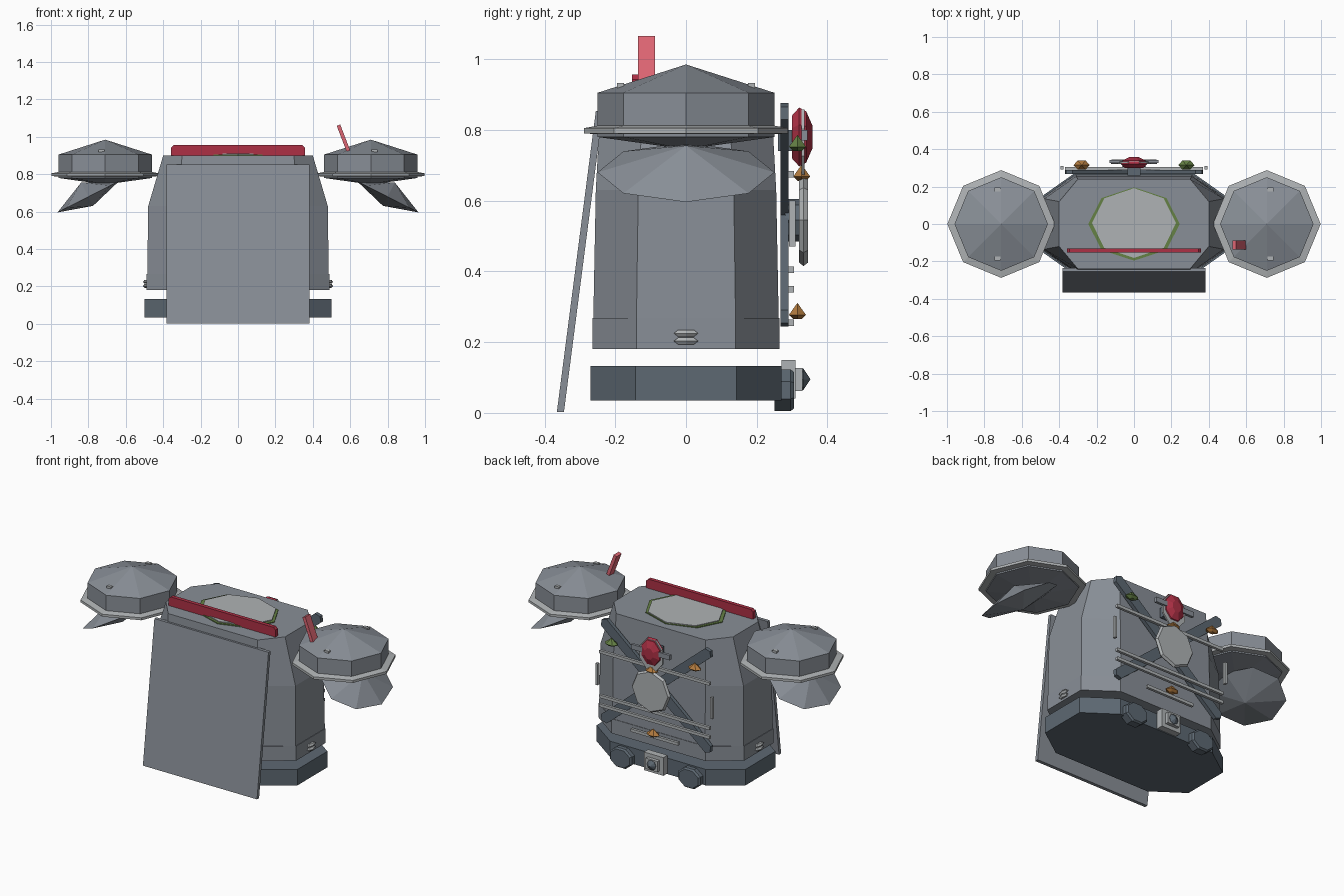
import bpy, bmesh
from math import pi, cos, sin, radians
from mathutils import Matrix, Vector

cube = bpy.data.objects.get("Cube")
if cube:
    bpy.data.objects.remove(cube, do_unlink=True)


def material(name, r, g, b):
    m = bpy.data.materials.new(name)
    m.use_nodes = True
    m.diffuse_color = (r, g, b, 1)
    m.node_tree.nodes["Principled BSDF"].inputs["Base Color"].default_value = (r, g, b, 1)
    return m


GREY = material("armour grey", 0.25, 0.275, 0.31)
LIGHT = material("light steel", 0.43, 0.45, 0.46)
DARK = material("dark blue steel", 0.11, 0.14, 0.17)
RED = material("deep red", 0.42, 0.03, 0.06)
PINK = material("bright red", 0.72, 0.13, 0.17)
GREEN = material("green", 0.13, 0.22, 0.06)
ORANGE = material("amber", 0.45, 0.2, 0.05)


def finish(name, bm, mat):
    bmesh.ops.recalc_face_normals(bm, faces=bm.faces[:])
    me = bpy.data.meshes.new(name)
    bm.to_mesh(me)
    bm.free()
    me.materials.append(mat)
    ob = bpy.data.objects.new(name, me)
    bpy.context.scene.collection.objects.link(ob)
    return ob


def loft(name, rings, mat):
    """Skin a stack of equal-length rings and cap both ends."""
    bm = bmesh.new()
    loops = [[bm.verts.new(p) for p in ring] for ring in rings]
    n = len(loops[0])
    for a, b in zip(loops, loops[1:]):
        for i in range(n):
            j = (i + 1) % n
            bm.faces.new((a[i], a[j], b[j], b[i]))
    bm.faces.new(loops[0])
    bm.faces.new(loops[-1])
    return finish(name, bm, mat)


def cut_ring(hx, hy, fx, fy, z):
    """Rectangle with chamfered corners; fx and fy are the half flats."""
    return [(hx, -fy, z), (hx, fy, z), (fx, hy, z), (-fx, hy, z),
            (-hx, fy, z), (-hx, -fy, z), (-fx, -hy, z), (fx, -hy, z)]


def box(name, center, size, mat, rot=None):
    bm = bmesh.new()
    bmesh.ops.create_cube(bm, size=1)
    m = Matrix.Translation(center) @ (rot or Matrix()) @ Matrix.Diagonal((*size, 1))
    bm.transform(m)
    return finish(name, bm, mat)


def turned(name, profile, mat, place, n=8, turn=0, sx=1, sy=1):
    """Faceted solid of revolution from (radius, height) pairs."""
    bm = bmesh.new()
    loops = []
    for r, h in profile:
        if r == 0:
            loops.append([bm.verts.new((0, 0, h))] * n)
        else:
            loops.append([bm.verts.new((r * sx * cos(turn + 2 * pi * i / n),
                                        r * sy * sin(turn + 2 * pi * i / n), h)) for i in range(n)])
    for a, b in zip(loops, loops[1:]):
        for i in range(n):
            j = (i + 1) % n
            bm.faces.new(list(dict.fromkeys((a[i], a[j], b[j], b[i]))))
    for end, (r, _) in ((loops[0], profile[0]), (loops[-1], profile[-1])):
        if r:
            bm.faces.new(end)
    bm.transform(place)
    return finish(name, bm, mat)


def at(x, y, z):
    return Matrix.Translation((x, y, z))


BACK = Matrix.Rotation(-pi / 2, 4, "X")   # turns local z towards the back

# Torso shell, its lower band and the separate belt
loft("torso", [cut_ring(0.485, 0.262, 0.31, 0.14, 0.268),
               cut_ring(0.48, 0.255, 0.31, 0.135, 0.63),
               cut_ring(0.40, 0.24, 0.30, 0.12, 0.90)], GREY)
loft("torso_band", [cut_ring(0.488, 0.265, 0.315, 0.14, 0.18),
                    cut_ring(0.488, 0.265, 0.315, 0.14, 0.268)], GREY)
loft("belt", [cut_ring(0.50, 0.27, 0.32, 0.143, z) for z in (0.035, 0.132)], DARK)

# Leaning front plate
loft("front_plate", [[(sx * 0.383, y + dy, z) for sx, dy in
                      ((-1, -0.01), (1, -0.01), (1, 0.01), (-1, 0.01))]
                     for y, z in ((-0.355, 0.003), (-0.245, 0.853))], GREY)

# Neck opening and collar bar
turned("collar_ring", [(0.245, 0), (0.245, 0.006)], GREEN, at(0, 0, 0.899), sy=0.8)
turned("neck_cover", [(0.225, 0), (0.225, 0.011)], LIGHT, at(0, 0.005, 0.899), sy=0.83)
loft("collar_bar", [[(x * s, y, z) for x, z, s in
                     ((0.358, 0.90, 1), (0.358, 0.943, 1), (0.345, 0.956, 1),
                      (0.345, 0.956, -1), (0.358, 0.943, -1), (0.358, 0.90, -1))]
                    for y in (-0.153, -0.13)], RED)

for side, s in (("left", 1), ("right", -1)):
    # Shoulder caps, rims and hanging shields
    cap = at(s * 0.71, 0, 0)
    turned(side + "_shoulder_cap", [(0, 0.745), (0.25, 0.78), (0.25, 0.905), (0, 0.985)], GREY, cap)
    turned(side + "_shoulder_rim", [(0.25, 0.788), (0.288, 0.79), (0.288, 0.805), (0.25, 0.812)],
           LIGHT, cap)
    turned(side + "_shoulder_shield", [(0, -0.055), (0.25, 0), (0, 0.085)], GREY,
           at(s * 0.80, 0, 0.68) @ Matrix.Rotation(s * radians(27), 4, "Y"), sx=0.74)
    for y in (-0.185, 0.185):
        box(side + "_shoulder_stud", (s * 0.73, y, 0.925), (0.03, 0.02, 0.015), LIGHT)
    # Side clasps
    for z in (0.203, 0.225):
        turned(side + "_side_clasp", [(0.025, -0.01), (0.04, 0), (0.025, 0.01)], LIGHT,
               at(s * 0.488, 0, z), n=6, sx=0.5)
    # Back strips, crossed braces, belt pouches
    box(side + "_back_strip", (s * 0.385, 0.30, 0.535), (0.015, 0.018, 0.13), LIGHT)
    brace = Matrix.Rotation(s * radians(50), 4, "Y")
    loft(side + "_back_brace",
         [[at(0, y, 0.56) @ brace @ Vector((x, 0, z)) for x, z in
           ((-0.03, -0.455), (0, -0.475), (0.03, -0.455), (0.03, 0.455), (0, 0.475), (-0.03, 0.455))]
          for y in (0.267, 0.29)], DARK)
    turned(side + "_pouch", [(0.08, 0), (0.08, 0.045), (0.07, 0.055)], DARK,
           at(s * 0.23, 0.25, 0.064) @ BACK, turn=pi / 8, sy=0.8)

# Marker stick on one shoulder
box("marker_stick", (0.565, -0.112, 0.99), (0.02, 0.048, 0.155), PINK,
    Matrix.Rotation(radians(-21), 4, "Y"))

# Back rods
for z, half in ((0.675, 0.37), (0.405, 0.37), (0.35, 0.37), (0.255, 0.16)):
    box("back_rod", (0, 0.297, z), (2 * half, 0.016, 0.018), LIGHT)

# Central back disc with its hub
turned("back_disc", [(0.12, 0), (0.13, 0.012), (0.12, 0.025)], LIGHT, at(0, 0.32, 0.545) @ BACK)
turned("back_hub", [(0.06, 0), (0.06, 0.04)], DARK, at(0, 0.28, 0.545) @ BACK)

# Red crest on the upper back with ring and cross bar
turned("crest", [(0.055, 0), (0.075, 0.02), (0.065, 0.04), (0.03, 0.057)], RED,
       at(0, 0.30, 0.78) @ BACK, turn=pi / 8, sy=1.2)
turned("crest_ring", [(0.083, 0), (0.083, 0.009)], LIGHT, at(0, 0.326, 0.765) @ BACK,
       turn=pi / 8, sy=1.2)
box("crest_bar", (0, 0.335, 0.785), (0.26, 0.016, 0.03), GREY)
box("crest_mount", (0, 0.285, 0.77), (0.07, 0.05, 0.06), DARK)

# Small gems
for name, x, y, z, mat in (("green_gem", 0.28, 0.315, 0.752, GREEN),
                           ("upper_amber_gem", -0.28, 0.315, 0.752, ORANGE),
                           ("centre_amber_gem", 0, 0.327, 0.668, ORANGE),
                           ("lower_amber_gem", 0, 0.315, 0.277, ORANGE)):
    turned(name, [(0.02, -0.012), (0.043, 0), (0, 0.034)], mat, at(x, y, z), n=6, sy=0.65)

# Belt buckle
box("buckle_plate", (0, 0.29, 0.095), (0.13, 0.04, 0.11), LIGHT)
box("buckle_inset", (0, 0.318, 0.095), (0.08, 0.024, 0.065), LIGHT)
turned("buckle_stud", [(0.03, 0), (0.03, 0.012), (0, 0.032)], DARK, at(0, 0.32, 0.095) @ BACK)
